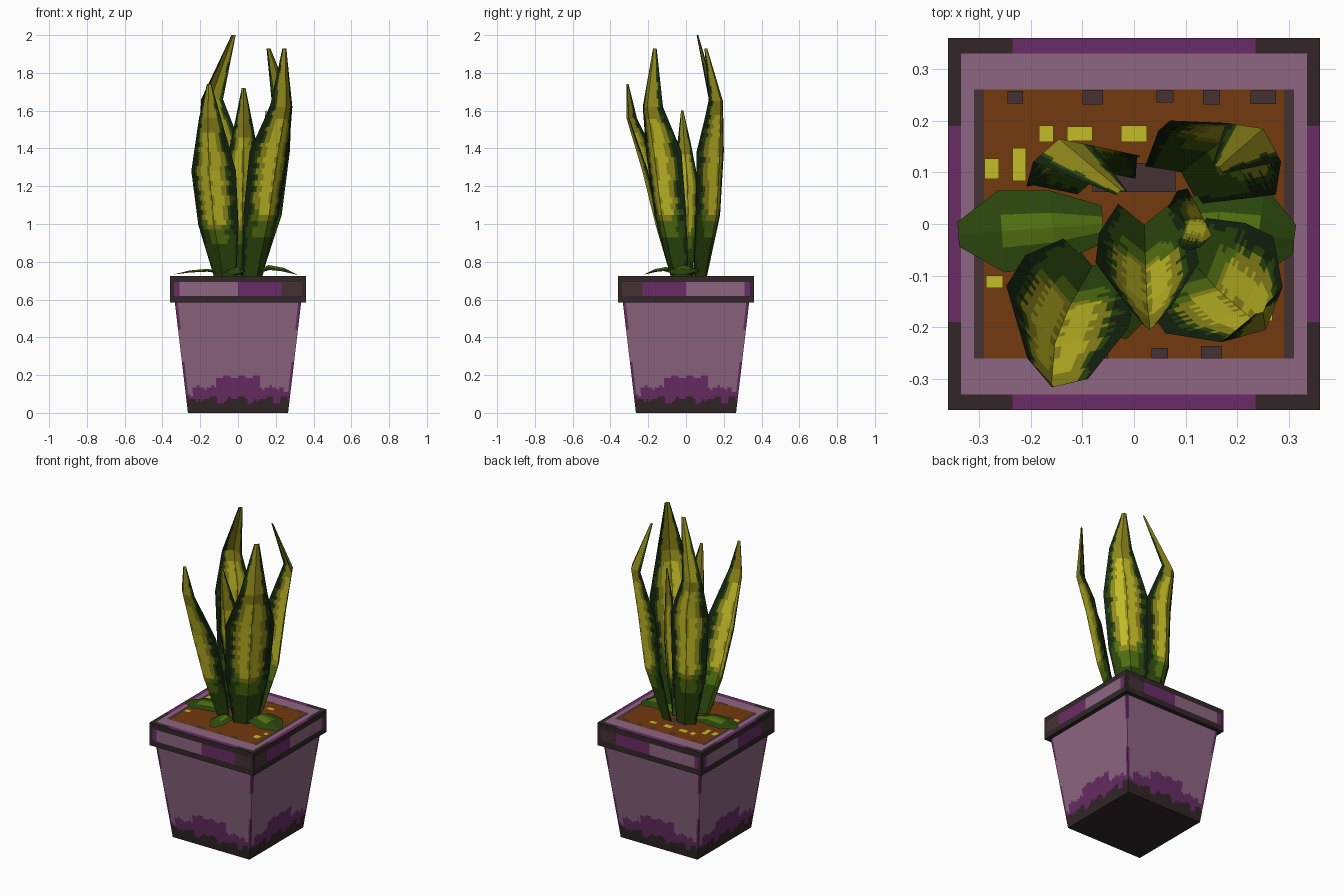
import bpy, bmesh, math, random
from mathutils import Vector

if "Cube" in bpy.data.objects:
    bpy.data.objects.remove(bpy.data.objects["Cube"])

random.seed(4)


def lin(c):
    c /= 255
    return c / 12.92 if c < 0.04045 else ((c + 0.055) / 1.055) ** 2.4


PALETTE = {
    "mauve": (141, 102, 129), "purple": (105, 44, 101), "dark_brown": (50, 38, 39),
    "brown": (70, 49, 50), "soil": (114, 58, 14), "deep_green": (22, 38, 15),
    "leaf_green": (44, 72, 13), "bright_green": (82, 114, 17),
    "olive": (147, 139, 28), "yellow": (196, 190, 38)}
NAMES = list(PALETTE)
MATS = []
for n, rgb in PALETTE.items():
    m = bpy.data.materials.new(n)
    m.diffuse_color = (*[lin(c) for c in rgb], 1)
    m.use_nodes = True
    m.node_tree.nodes["Principled BSDF"].inputs["Base Color"].default_value = m.diffuse_color
    MATS.append(m)


def add_grid(bm, us, vs, pos, rule):
    """Sheet of quads over us x vs, coloured by rule(u, v) at each face centre."""
    rows = [[bm.verts.new(pos(u, v)) for u in us] for v in vs]
    for j in range(len(vs) - 1):
        for i in range(len(us) - 1):
            col = rule((us[i] + us[i + 1]) / 2, (vs[j] + vs[j + 1]) / 2)
            if col:
                f = bm.faces.new((rows[j][i], rows[j][i + 1], rows[j + 1][i + 1], rows[j + 1][i]))
                f.material_index = NAMES.index(col)


def finish(bm, name):
    bmesh.ops.remove_doubles(bm, verts=bm.verts, dist=0.0001)
    loose = [v for v in bm.verts if not v.link_faces]
    bmesh.ops.delete(bm, geom=loose, context='VERTS')
    me = bpy.data.meshes.new(name)
    bm.to_mesh(me)
    bm.free()
    for m in MATS:
        me.materials.append(m)
    ob = bpy.data.objects.new(name, me)
    bpy.context.collection.objects.link(ob)
    return ob


def turn(x, y, z, k):
    for _ in range(k):
        x, y = -y, x
    return (x, y, z)


def span(a, b, n):
    return [a + (b - a) * i / n for i in range(n + 1)]


def flat(bm, h, z, col):
    add_grid(bm, [-h, h], [-h, h], lambda x, y: (x, y, z), lambda x, y: col)


# Tapered pot body with a ragged painted foot
def body_rule(u, z):
    a = abs(u)
    wave = 0.01 * math.sin(u * 23)
    if z < (0.06 if 0.2 < a < 0.4 or 0.7 < a < 0.8 else 0.08) + wave:
        return "dark_brown"
    top = 0.19 if a < 0.42 else (0.135 if a < 0.86 else 0.1)
    if z < top + wave or (a > 0.95 and (z < 0.27 or z > 0.44)):
        return "purple"
    return "mauve"


bm = bmesh.new()
for k in range(4):
    def wall(u, z, k=k):
        h = 0.265 + 0.07 * z / 0.59
        return turn(u * h, -h, z, k)
    add_grid(bm, span(-1, 1, 44), span(0, 0.59, 48), wall, body_rule)
flat(bm, 0.265, 0, "dark_brown")
finish(bm, "pot_body")

# Rim: banded sides, framed top, dark underside
R, Z0, Z1 = 0.36, 0.585, 0.725


def rim_top(x, y):
    a, b = abs(x), abs(y)
    if a < 0.29 and b < 0.26:
        return None
    if a > 0.335:
        return "purple" if b < 0.19 else "dark_brown"
    if b > 0.33:
        return "purple" if a < 0.235 else "dark_brown"
    return "brown" if 0.29 < a < 0.31 and b < 0.26 else "mauve"


bm = bmesh.new()
for k in range(4):
    s = 1 if k in (0, 3) else -1

    def side_rule(u, z, s=s):
        f = u * s
        if z < 0.62 or z > 0.692 or abs(f) > 0.34:
            return "dark_brown"
        if f < -0.31:
            return "purple"
        return "mauve" if f < 0 else ("purple" if f < 0.23 else "brown")
    us = sorted(s * u for u in (-R, -0.34, -0.31, 0, 0.23, 0.34, R))
    add_grid(bm, us, [Z0, 0.62, 0.692, Z1], lambda u, z, k=k: turn(u, -R, z, k), side_rule)
xs = [-R, -0.335, -0.31, -0.29, -0.235, 0.235, 0.29, 0.31, 0.335, R]
ys = [-R, -0.33, -0.26, -0.19, 0.19, 0.26, 0.33, R]
add_grid(bm, xs, ys, lambda x, y: (x, y, Z1), rim_top)
flat(bm, R, Z0, "dark_brown")
finish(bm, "pot_rim")

# Soil with thin flecks and clods
bm = bmesh.new()
add_grid(bm, [-0.29, 0.29], [-0.26, 0.26], lambda x, y: (x, y, Z1), lambda x, y: "soil")
finish(bm, "soil")


def flecks(name, col, spots):
    b = bmesh.new()
    for x, y, w, d in spots:
        add_grid(b, [x - w, x + w], [y - d, y + d], lambda p, q: (p, q, Z1 + 0.003), lambda p, q: col)
    finish(b, name)


flecks("soil_flecks", "yellow", [
    (-0.17, 0.175, 0.014, 0.016), (-0.105, 0.175, 0.025, 0.014), (0, 0.175, 0.025, 0.016),
    (0.1, 0.18, 0.02, 0.012), (-0.275, 0.107, 0.014, 0.02), (-0.222, 0.115, 0.013, 0.032),
    (-0.27, -0.112, 0.016, 0.012), (0.25, -0.17, 0.018, 0.018), (0.27, -0.11, 0.012, 0.012)])
flecks("soil_clods", "brown", [
    (-0.23, 0.245, 0.015, 0.012), (-0.08, 0.245, 0.02, 0.014), (0.06, 0.247, 0.016, 0.012),
    (0.15, 0.245, 0.016, 0.014), (0.25, 0.245, 0.025, 0.013), (-0.08, -0.25, 0.03, 0.01),
    (0.05, -0.25, 0.016, 0.01), (0.15, -0.248, 0.02, 0.012), (0, 0.09, 0.08, 0.028)])

# Upright blades: folded sheets with the ridge facing outwards, bent at an upper elbow
WIDTH = [(0, 0.5), (0.27, 0.9), (0.55, 1), (0.82, 0.5), (1, 0.1)]


def blade(name, base, mid, elbow, elbow_half, tip, half, facing, fold=0.5):
    b, m, t = Vector((*base, 0.72)), Vector((*mid, 0)), Vector(tip)
    m.z = (b.z + t.z) / 2
    c = 2 * m - (b + t) / 2
    out = Vector((math.cos(math.radians(facing)), math.sin(math.radians(facing)), 0))
    across = Vector((-out.y, out.x, 0))
    keys = [((1 - s) ** 2 * b + 2 * s * (1 - s) * c + s * s * t, w * half) for s, w in WIDTH]
    keys[3] = (Vector(elbow), elbow_half)

    def pos(u, v):
        i = next(i for i in range(4) if v <= WIDTH[i + 1][0] + 1e-6)
        s = (v - WIDTH[i][0]) / (WIDTH[i + 1][0] - WIDTH[i][0])
        p = keys[i][0].lerp(keys[i + 1][0], s)
        w = keys[i][1] * (1 - s) + keys[i + 1][1] * s
        return p + across * (u * w) - out * (abs(u) * w * fold)

    jag = {}

    def rule(u, v):
        j = jag.setdefault((round(v, 4), u > 0), random.uniform(-0.09, 0.09))
        a = abs(u) + j
        if v < 0.24:
            if a > 0.85:
                return "deep_green"
            return "bright_green" if v > 0.17 and a < 0.5 else "leaf_green"
        if a > 0.78:
            return "deep_green"
        if a > 0.66:
            return "leaf_green"
        if v < 0.3 and a > 0.4:
            return "bright_green"
        return "yellow" if 0.27 < v < 0.75 and 0.06 < a < 0.45 else "olive"
    vs = []
    for (p, _), (q, _) in zip(WIDTH, WIDTH[1:]):
        vs += span(p, q, max(3, round((q - p) * 40)))[:-1]
    bm = bmesh.new()
    add_grid(bm, span(-1, 1, 20), vs + [1], pos, rule)
    finish(bm, name)


blade("blade_front_left", (-0.08, -0.08), (-0.15, -0.22), (-0.16, -0.315, 1.56), 0.062,
      (-0.155, -0.315, 1.74), 0.125, -109, 0.6)
blade("blade_front", (0.02, 0.0), (0.025, -0.145), (0.03, -0.19, 1.53), 0.048,
      (0.03, -0.205, 1.72), 0.1, -90, 0.8)
blade("blade_front_right", (0.1, -0.06), (0.205, -0.165), (0.255, -0.205, 1.62), 0.08,
      (0.25, -0.17, 1.93), 0.14, -48)
blade("blade_back_right", (0.09, 0.1), (0.205, 0.18), (0.25, 0.185, 1.65), 0.065,
      (0.165, 0.11, 1.93), 0.125, 55)
blade("blade_back_left", (-0.06, 0.1), (-0.115, 0.16), (-0.145, 0.165, 1.66), 0.06,
      (-0.025, 0.065, 2.0), 0.115, 105)
blade("blade_short", (0.08, 0.0), (0.13, 0.01), (0.145, -0.01, 1.43), 0.035,
      (0.15, -0.02, 1.6), 0.06, 0)


# Low leaves drooping over the soil
def low_leaf(name, start, end, half, lift):
    a, b = Vector((*start, 0)), Vector((*end, 0))
    d = (b - a).normalized()
    across = Vector((-d.y, d.x, 0))
    shape = {0: (0.45, 0), 0.35: (0.9, 1), 0.7: (1, 0.7), 1: (0.3, 0)}

    def pos(u, v):
        w, z = shape[v]
        return a.lerp(b, v) + across * (u * w * half) + Vector((0, 0, 0.733 + z * lift * (1 - 0.5 * abs(u))))
    bm = bmesh.new()
    add_grid(bm, [-1, -0.4, 0, 0.4, 1], list(shape), pos,
             lambda u, v: "bright_green" if abs(u) < 0.4 and v < 0.7 else "leaf_green")
    finish(bm, name)


low_leaf("low_leaf_left", (-0.06, 0.0), (-0.34, -0.02), 0.08, 0.03)
low_leaf("low_leaf_right", (0.08, 0.0), (0.31, -0.03), 0.095, 0.05)
low_leaf("low_leaf_front", (0.0, -0.04), (-0.03, -0.22), 0.055, 0.04)
